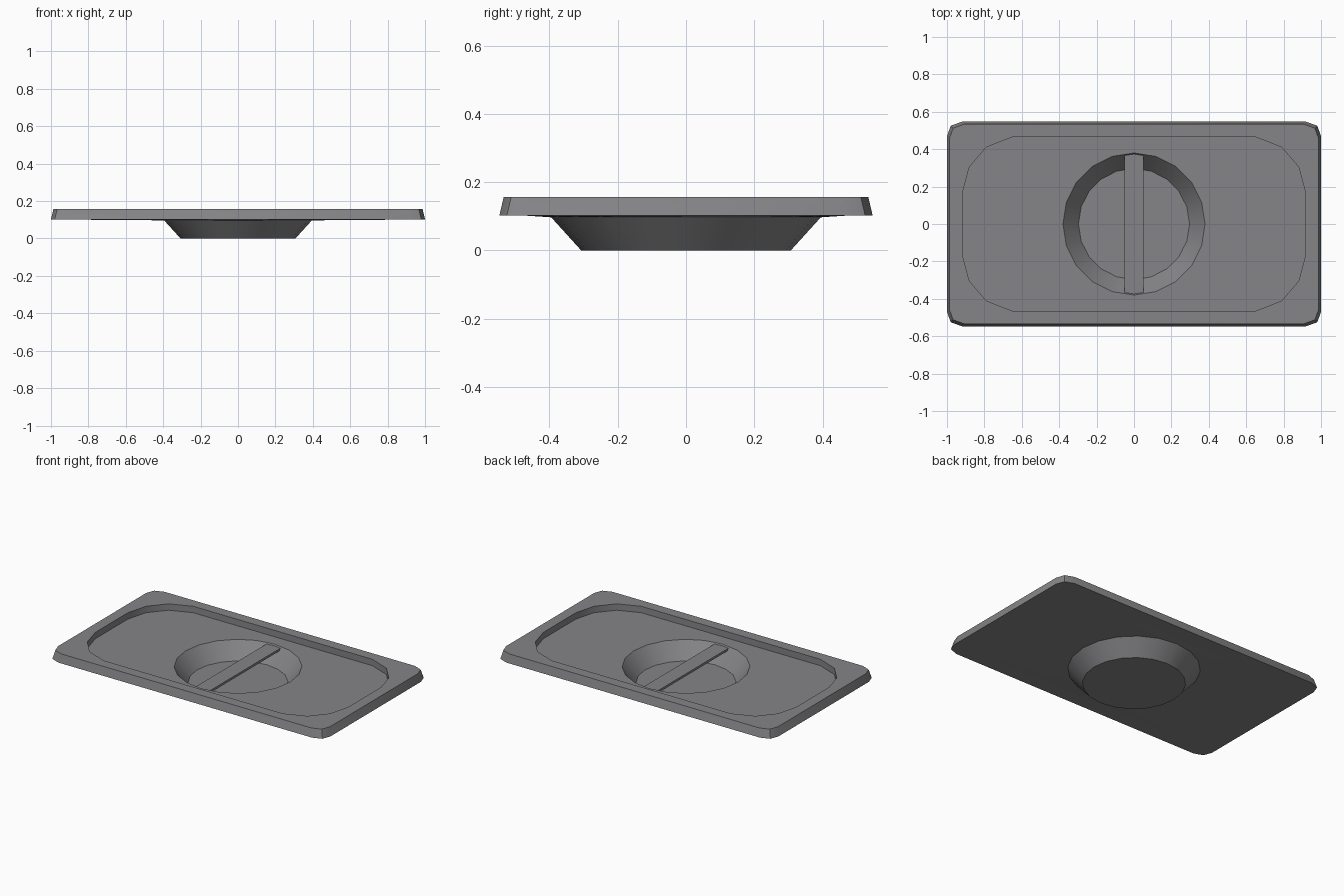
import bpy
import bmesh
import math

cube = bpy.data.objects.get("Cube")
if cube:
    bpy.data.objects.remove(cube, do_unlink=True)

steel = bpy.data.materials.new("grey steel")
steel.use_nodes = True
COLOUR = (0.235, 0.235, 0.245, 1)
steel.diffuse_color = COLOUR
steel.node_tree.nodes["Principled BSDF"].inputs["Base Color"].default_value = COLOUR


def finish(bm, name):
    bmesh.ops.recalc_face_normals(bm, faces=bm.faces)
    mesh = bpy.data.meshes.new(name)
    bm.to_mesh(mesh)
    bm.free()
    mesh.materials.append(steel)
    obj = bpy.data.objects.new(name, mesh)
    bpy.context.collection.objects.link(obj)
    bpy.ops.object.select_all(action='DESELECT')
    obj.select_set(True)
    bpy.context.view_layer.objects.active = obj
    bpy.ops.object.shade_smooth_by_angle(angle=math.radians(30))
    return obj


def mirrored(quarter):
    """Full outline from the corner points of the +x +y quarter."""
    half = quarter + [(-x, y) for x, y in reversed(quarter)]
    return half + [(-x, -y) for x, y in half]


def circle(radius, sides=20):
    steps = [math.tau * i / sides for i in range(sides)]
    return [(radius * math.cos(a), radius * math.sin(a)) for a in steps]


def ring(bm, outline, z):
    verts = [bm.verts.new((x, y, z)) for x, y in outline]
    edges = [bm.edges.new((v, verts[i - 1])) for i, v in enumerate(verts)]
    return verts, edges


def wall(bm, a, b):
    for i in range(len(a[0])):
        bm.faces.new((a[0][i - 1], a[0][i], b[0][i], b[0][i - 1]))


def sheet(bm, a, b):
    bmesh.ops.triangle_fill(bm, edges=a[1] + b[1], normal=(0, 0, 1))


# Lid pressing: flared rim, recessed panel and round hand bowl
rim = mirrored([(1, 0.47), (0.98, 0.525), (0.92, 0.547)])
rim_top = [(x - math.copysign(0.013, x), y - math.copysign(0.013, y)) for x, y in rim]
recess = mirrored([(0.917, 0.168), (0.88, 0.305), (0.79, 0.41), (0.65, 0.465)])

bm = bmesh.new()
skirt = ring(bm, rim, 0.102)
crown = ring(bm, rim_top, 0.157)
recess_top = ring(bm, recess, 0.157)
recess_floor = ring(bm, recess, 0.115)
bowl_lip = ring(bm, circle(0.38), 0.115)
bowl_floor = ring(bm, circle(0.297), 0.012)
under_lip = ring(bm, circle(0.395), 0.097)
under_foot = ring(bm, circle(0.307), 0)

wall(bm, skirt, crown)
sheet(bm, crown, recess_top)
wall(bm, recess_top, recess_floor)
sheet(bm, recess_floor, bowl_lip)
wall(bm, bowl_lip, bowl_floor)
bm.faces.new(bowl_floor[0])
sheet(bm, skirt, under_lip)
wall(bm, under_lip, under_foot)
bm.faces.new(under_foot[0])
finish(bm, "lid")

# Flat grip bar spanning the bowl
bm = bmesh.new()
bmesh.ops.create_cube(bm, size=1)
bmesh.ops.scale(bm, vec=(0.102, 0.746, 0.015), verts=bm.verts)
bmesh.ops.translate(bm, vec=(0, 0, 0.1), verts=bm.verts)
finish(bm, "grip_bar")
